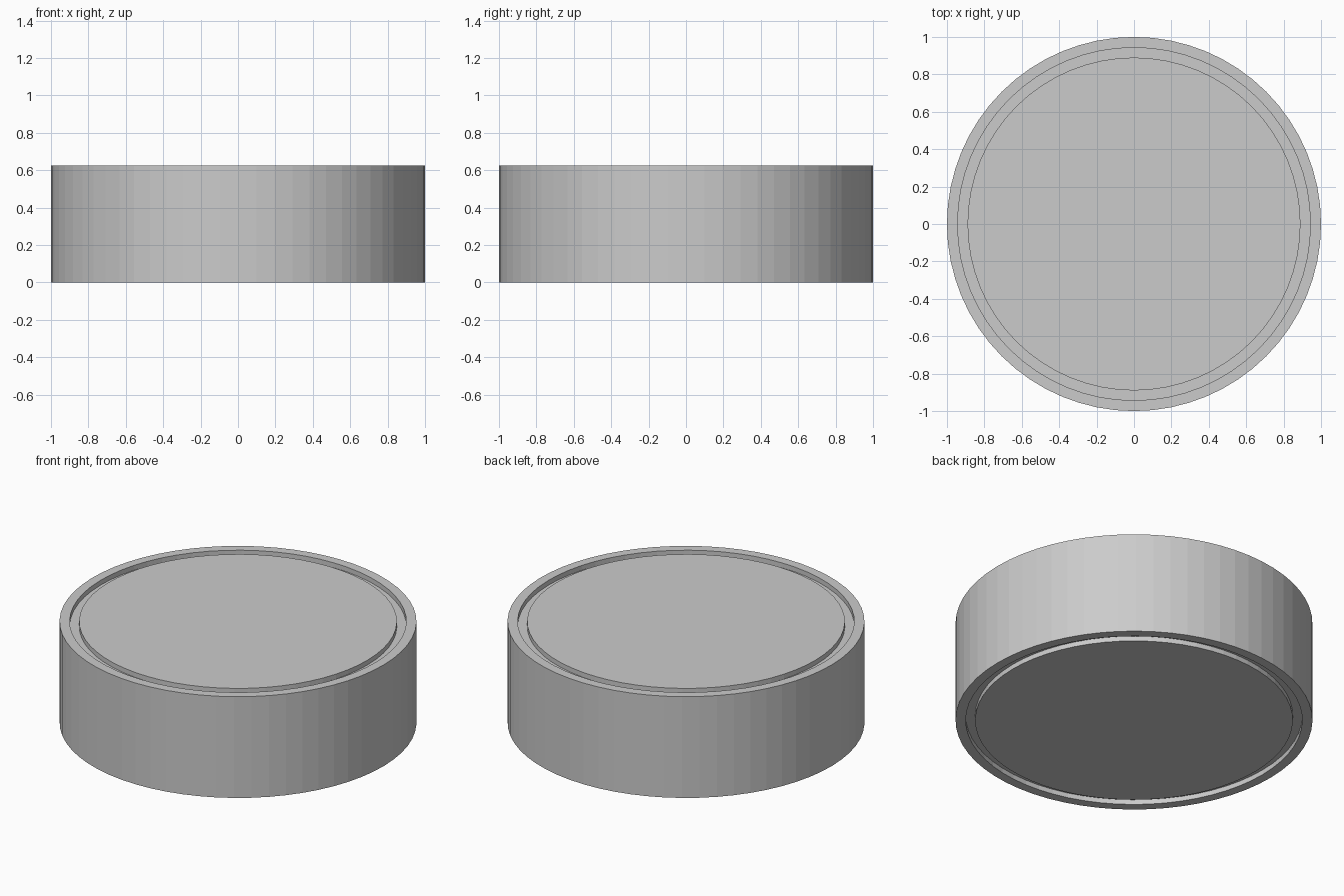
import bpy, bmesh, math

if "Cube" in bpy.data.objects:
    bpy.data.objects.remove(bpy.data.objects["Cube"])

SEG = 64
H = 0.626      # overall height
DEPTH = 0.03   # groove depth on both faces
R_OUT, R_RIM, R_DISC = 1.0, 0.943, 0.89

# Half profile of the puck: flat centre, groove, rim, on both faces
profile = [(0, 0), (R_DISC, 0), (R_DISC, DEPTH), (R_RIM, DEPTH), (R_RIM, 0), (R_OUT, 0)]
profile += [(r, H - z) for r, z in reversed(profile)]

# Spin the profile into a closed solid
bm = bmesh.new()
verts = [bm.verts.new((r, 0, z)) for r, z in profile]
edges = [bm.edges.new(pair) for pair in zip(verts, verts[1:])]
bmesh.ops.spin(bm, geom=verts + edges, cent=(0, 0, 0), axis=(0, 0, 1),
               angle=math.tau, steps=SEG, use_merge=True)
bmesh.ops.remove_doubles(bm, verts=bm.verts, dist=1e-5)
bmesh.ops.recalc_face_normals(bm, faces=bm.faces)

mesh = bpy.data.meshes.new("grooved_disc")
bm.to_mesh(mesh)
bm.free()
disc = bpy.data.objects.new("grooved_disc", mesh)
bpy.context.collection.objects.link(disc)
